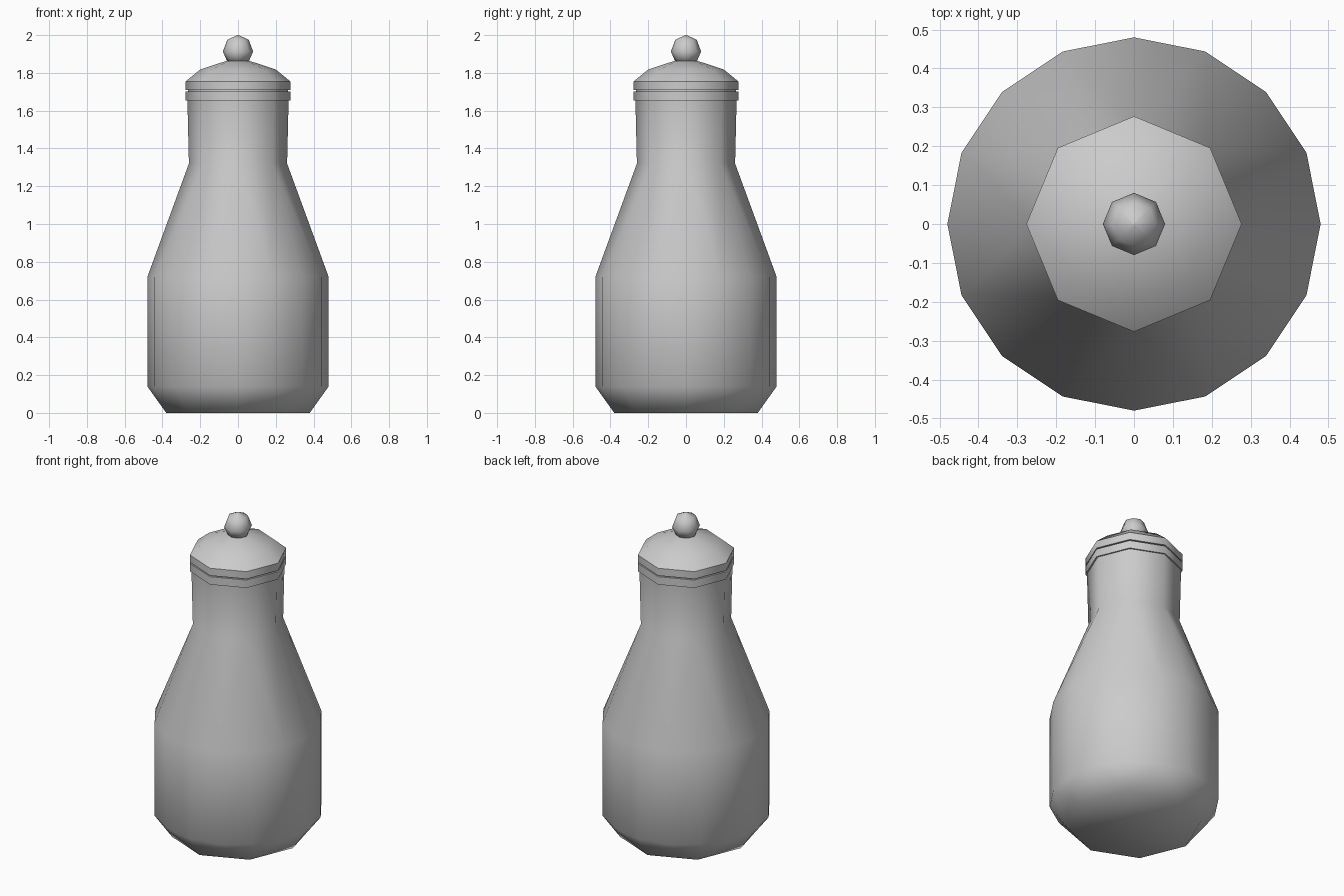
import bpy, bmesh, math

if "Cube" in bpy.data.objects:
    bpy.data.objects.remove(bpy.data.objects["Cube"], do_unlink=True)

grey = bpy.data.materials.new("plain grey")
grey.use_nodes = True
GREY = (0.6, 0.6, 0.6, 1)
grey.diffuse_color = GREY
grey.node_tree.nodes["Principled BSDF"].inputs["Base Color"].default_value = GREY


def lathe(name, profile, smooth_angle):
    """Skin a stack of (radius, height, sides) rings; sides may halve or double."""
    bm = bmesh.new()
    rings = []
    for radius, z, sides in profile:
        steps = [2 * math.pi * i / sides for i in range(sides)]
        rings.append([bm.verts.new((radius * math.cos(a), radius * math.sin(a), z))
                      for a in steps])
    for low, high in zip(rings, rings[1:]):
        if len(low) == len(high):
            n = len(low)
            for i in range(n):
                j = (i + 1) % n
                bm.faces.new((low[i], low[j], high[j], high[i]))
        else:
            # Fan each pair of fine edges onto one coarse edge
            coarse, fine = sorted((low, high), key=len)
            n = len(coarse)
            for i in range(n):
                j = (i + 1) % n
                mid = fine[2 * i + 1]
                bm.faces.new((fine[2 * i], mid, coarse[i]))
                bm.faces.new((mid, coarse[j], coarse[i]))
                bm.faces.new((mid, fine[2 * j], coarse[j]))
    bm.faces.new(rings[0][::-1])
    bm.faces.new(rings[-1])
    bmesh.ops.recalc_face_normals(bm, faces=bm.faces)
    mesh = bpy.data.meshes.new(name)
    bm.to_mesh(mesh)
    bm.free()
    mesh.materials.append(grey)
    obj = bpy.data.objects.new(name, mesh)
    bpy.context.collection.objects.link(obj)
    bpy.ops.object.select_all(action='DESELECT')
    obj.select_set(True)
    bpy.context.view_layer.objects.active = obj
    bpy.ops.object.shade_smooth_by_angle(angle=math.radians(smooth_angle))
    return obj


# Sixteen-sided belly tapering to an eight-sided foot and neck
lathe("bottle_body", [(0.38, 0, 8), (0.48, 0.14, 16), (0.48, 0.72, 16),
                      (0.26, 1.32, 8), (0.268, 1.66, 8)], 60)

# Collar below the lid, and the recessed seam between them
lathe("neck_collar", [(0.277, 1.653, 8), (0.277, 1.702, 8)], 50)
lathe("lid_seam", [(0.265, 1.695, 8), (0.265, 1.715, 8)], 50)

# Lid with a domed top
lathe("lid", [(0.277, 1.709, 8), (0.277, 1.755, 8), (0.2, 1.818, 8),
              (0.06, 1.864, 8)], 48)

# Round knob
lathe("lid_knob", [(0.056, 1.857, 8), (0.08, 1.913, 8), (0.057, 1.975, 8),
                   (0.004, 2.0, 8)], 70)
